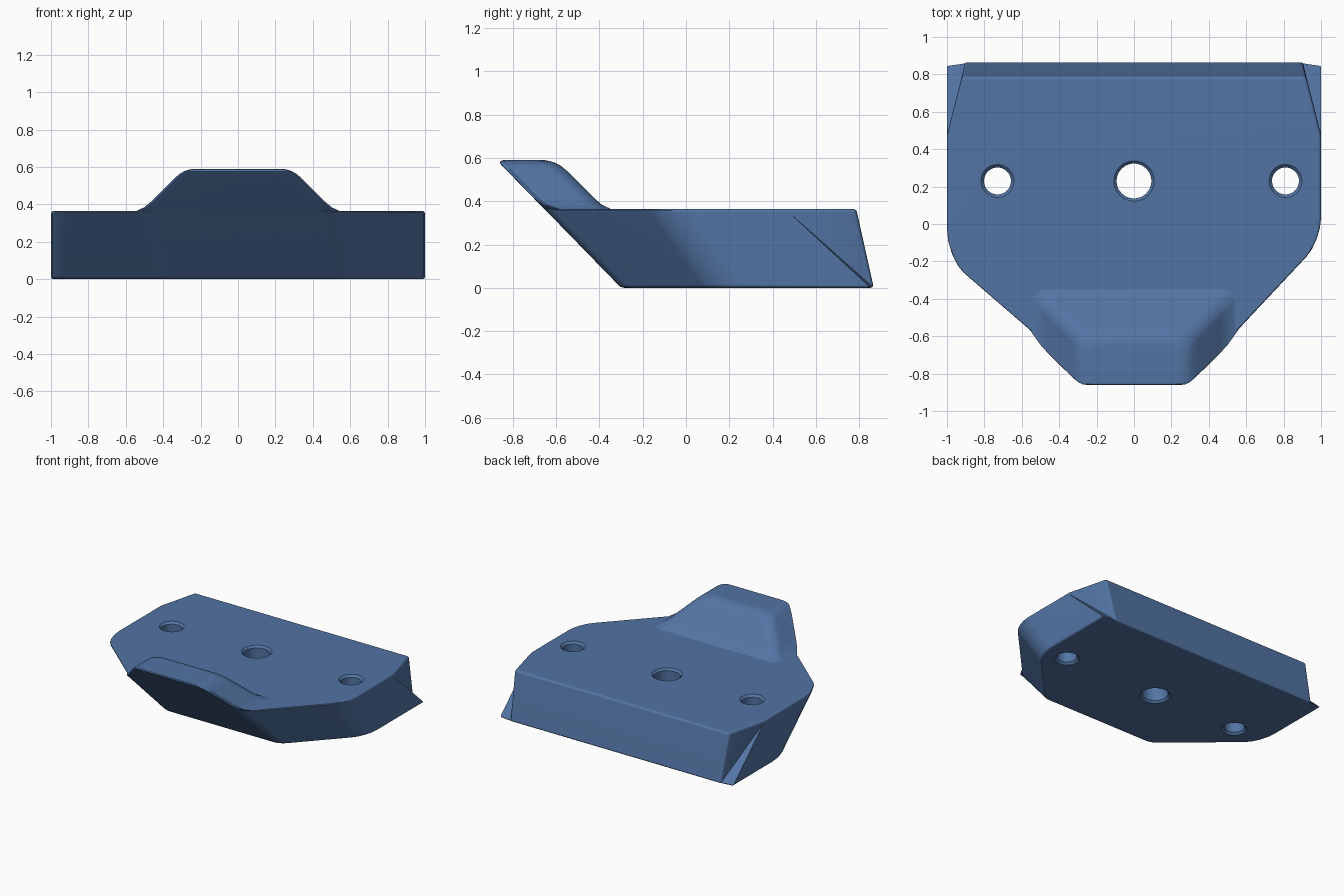
import bpy, bmesh, math

if "Cube" in bpy.data.objects:
    bpy.data.objects.remove(bpy.data.objects["Cube"])

H = 0.365  # height of the main plate

blue = bpy.data.materials.new("steel_blue")
blue.diffuse_color = (0.085, 0.175, 0.37, 1)
blue.use_nodes = True
blue.node_tree.nodes["Principled BSDF"].inputs["Base Color"].default_value = blue.diffuse_color


def finish(name, bm):
    bmesh.ops.recalc_face_normals(bm, faces=bm.faces)
    me = bpy.data.meshes.new(name)
    bm.to_mesh(me)
    bm.free()
    me.materials.append(blue)
    ob = bpy.data.objects.new(name, me)
    bpy.context.collection.objects.link(ob)
    return ob


def activate(ob):
    bpy.ops.object.select_all(action='DESELECT')
    ob.select_set(True)
    bpy.context.view_layer.objects.active = ob


def smooth(ob):
    activate(ob)
    bpy.ops.object.shade_smooth_by_angle(angle=math.radians(35))
    wn = ob.modifiers.new("even_shading", 'WEIGHTED_NORMAL')
    wn.keep_sharp = True


# Main plate: undercut nose, slanted cheeks, sloped back with corner fins
points = {
    "nose_l0": (-0.41, -0.30, 0), "nose_r0": (0.57, -0.30, 0),
    "nose_l1": (-0.465, -0.655, H), "nose_r1": (0.48, -0.655, H),
    "cheek_l0": (-1, 0.209, 0), "cheek_r0": (1, 0.159, 0),
    "cheek_l1": (-1, -0.193, H), "cheek_r1": (1, -0.10, H),
}
for s, x in (("l", -1), ("r", 1)):
    points["notch_" + s] = (x, 0.475, H)
    points["back_" + s + "1"] = (0.92 * x, 0.787, H)
    points["back_" + s + "0"] = (0.90 * x, 0.868, 0)
    points["fin_" + s] = (x, 0.853, 0)

bm = bmesh.new()
v = {k: bm.verts.new(p) for k, p in points.items()}
faces = [
    "nose_l0 nose_r0 cheek_r0 fin_r back_r0 back_l0 fin_l cheek_l0",
    "nose_l1 nose_r1 cheek_r1 notch_r back_r1 back_l1 notch_l cheek_l1",
    "nose_l0 nose_r0 nose_r1 nose_l1",
    "back_l0 back_r0 back_r1 back_l1",
]
for s in "lr":
    faces += [f.replace("#", s) for f in (
        "nose_#0 cheek_#0 cheek_#1 nose_#1",
        "cheek_#0 fin_# notch_# cheek_#1",
        "notch_# back_#1 back_#0",
        "notch_# back_#0 fin_#")]
for f in faces:
    bm.faces.new([v[k] for k in f.split()])
bmesh.ops.recalc_face_normals(bm, faces=bm.faces)

# Broad rounding of the cheek edges, softer rounding of the nose edges
for part, width in (("cheek", 0.1), ("nose", 0.04)):
    edges = []
    for s, x in (("l", -1), ("r", 1)):
        for e in bm.edges:
            if abs(e.verts[0].co.z - e.verts[1].co.z) < 0.3:
                continue
            m = (e.verts[0].co + e.verts[1].co) / 2
            if part == "cheek" and abs(m.x - x) < 0.001 and m.y < 0.2:
                edges.append(e)
            if part == "nose" and 0.4 < m.x * x < 0.6 and m.y < -0.4:
                edges.append(e)
    bmesh.ops.bevel(bm, geom=edges, offset=width, offset_type='OFFSET',
                    segments=4, profile=0.5, affect='EDGES', clamp_overlap=True)


# Small rounding on all remaining corners except the fin creases
def is_fin_crease(e):
    a, b = sorted(e.verts, key=lambda p: p.co.z)
    return b.co.z - a.co.z > 0.3 and abs(abs(b.co.x) - 1) < 0.01 and b.co.y > 0.4


edges = [e for e in bm.edges
         if e.calc_face_angle(0) > math.radians(25) and not is_fin_crease(e)]
bmesh.ops.bevel(bm, geom=edges, offset=0.016, offset_type='OFFSET',
                segments=3, profile=0.5, affect='EDGES', clamp_overlap=True)
plate = finish("main_plate", bm)


# Bolt holes with a small countersink on both sides
def cut_hole(x, y, r, rim, n=48):
    k = rim - r
    profile = [(rim + 0.05, -0.05), (rim, 0), (r, k), (r, H - k),
               (rim, H), (rim + 0.05, H + 0.05)]
    b = bmesh.new()
    rings = [[b.verts.new((x + q * math.cos(2 * math.pi * i / n),
                           y + q * math.sin(2 * math.pi * i / n), z))
              for i in range(n)] for q, z in profile]
    for lo, hi in zip(rings, rings[1:]):
        for i in range(n):
            j = (i + 1) % n
            b.faces.new((lo[i], lo[j], hi[j], hi[i]))
    b.faces.new(rings[0])
    b.faces.new(rings[-1])
    cutter = finish("hole_cutter", b)
    cutter.hide_render = True
    mod = plate.modifiers.new("hole", 'BOOLEAN')
    mod.operation = 'DIFFERENCE'
    mod.solver = 'EXACT'
    mod.object = cutter
    activate(plate)
    bpy.ops.object.modifier_apply(modifier=mod.name)
    bpy.data.objects.remove(cutter)


cut_hole(0, 0.23, 0.093, 0.108)
cut_hole(-0.73, 0.23, 0.072, 0.088)
cut_hole(0.81, 0.23, 0.072, 0.088)
smooth(plate)


# Raised nose: stacked sections that flare into the plate and follow its undercut
def cheek_limit(x, z):
    if x > 0:
        return -0.10 + (x - 1) * 1.067 + (H - z) * 0.71
    return -0.193 - (x + 1) * 0.863 + (H - z) * 1.1


def section(z, w, pull):
    front = -0.30 - 0.975 * z + pull
    back = w - 0.89
    r = 0.07
    half = [(min(w - 0.04, 0.44), front), (w - 0.015, front + 0.003), (w, front + 0.02)]
    for i in range(6):
        a = math.pi / 2 * i / 5
        half.append((w - r + r * math.cos(a), back - r + r * math.sin(a)))
    loop = half + [(-x, y) for x, y in reversed(half)]
    return [(x, max(y, cheek_limit(x, z)), z) for x, y in loop]


stack = [(0.355, 0.56, 0), (0.368, 0.535, 0), (0.385, 0.50, 0), (0.415, 0.465, 0),
         (0.54, 0.34, 0), (0.565, 0.31, 0), (0.577, 0.288, 0.002),
         (0.586, 0.262, 0.014), (0.59, 0.235, 0.03)]
bm = bmesh.new()
rings = [[bm.verts.new(p) for p in section(*s)] for s in stack]
for lo, hi in zip(rings, rings[1:]):
    for i in range(len(lo)):
        j = (i + 1) % len(lo)
        bm.faces.new((lo[i], lo[j], hi[j], hi[i]))
bm.faces.new(rings[0])
bm.faces.new(rings[-1])
smooth(finish("raised_nose", bm))
